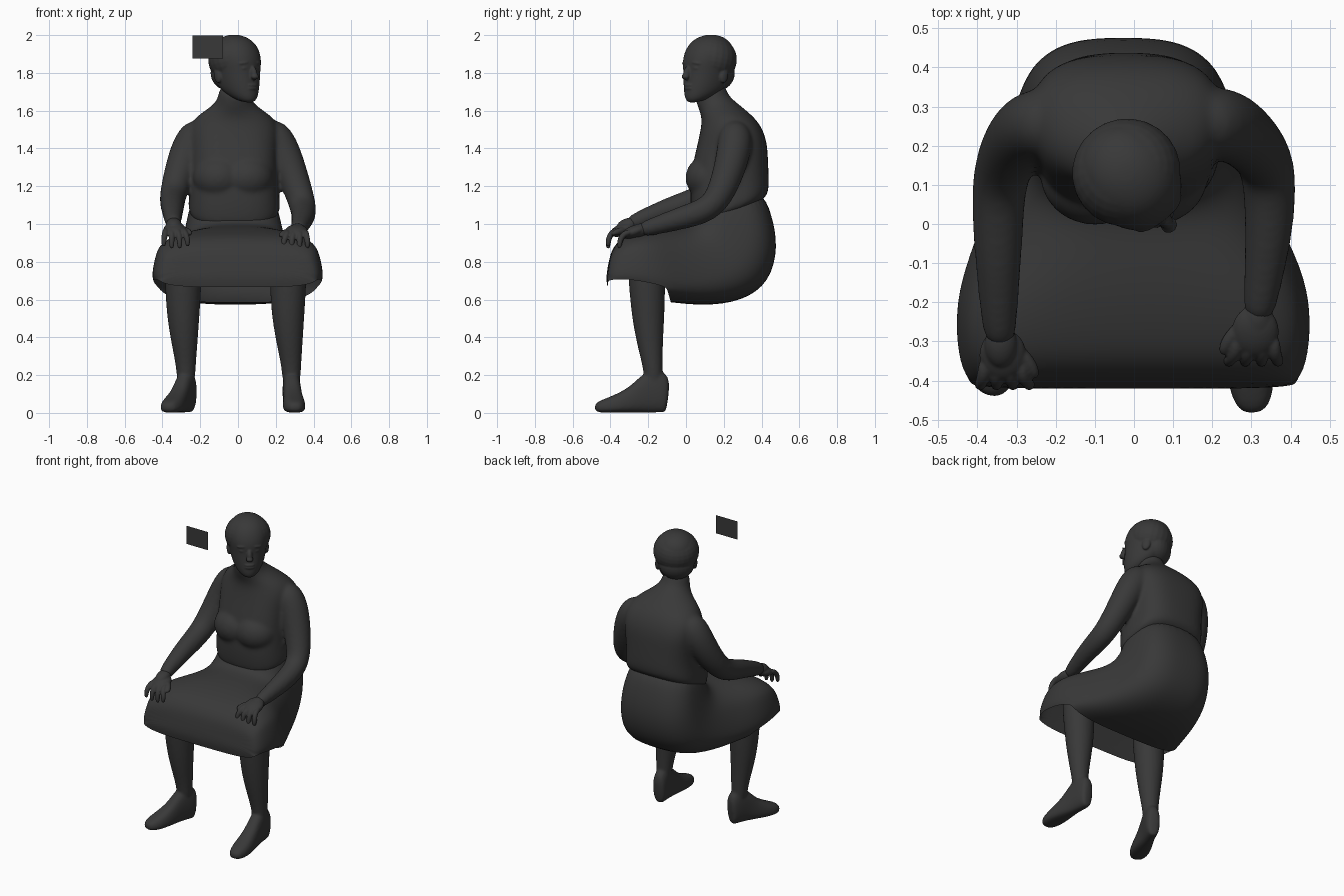
import bpy, bmesh, math
from mathutils import Vector, Matrix

grey = bpy.data.materials.new("dark_grey")
grey.diffuse_color = (0.04, 0.04, 0.04, 1)


def finish(name, bm, sub=2, matrix=None, smooth=True):
    bmesh.ops.recalc_face_normals(bm, faces=bm.faces)
    mesh = bpy.data.meshes.new(name)
    bm.to_mesh(mesh)
    bm.free()
    if smooth:
        mesh.polygons.foreach_set("use_smooth", [True] * len(mesh.polygons))
    mesh.materials.append(grey)
    obj = bpy.data.objects.new(name, mesh)
    bpy.context.collection.objects.link(obj)
    if matrix:
        obj.matrix_world = matrix
    if sub:
        mod = obj.modifiers.new("smooth", 'SUBSURF')
        mod.levels = mod.render_levels = sub
    return obj


def fuse(name, objs, voxel, iterations):
    # melt overlapping parts into one smooth skin
    bpy.context.view_layer.update()
    deps = bpy.context.evaluated_depsgraph_get()
    bm = bmesh.new()
    for o in objs:
        mesh = bpy.data.meshes.new_from_object(o.evaluated_get(deps))
        mesh.transform(o.matrix_world)
        bm.from_mesh(mesh)
    for o in objs:
        bpy.data.objects.remove(o)
    obj = finish(name, bm, 0)
    mod = obj.modifiers.new("fuse", 'REMESH')
    mod.mode, mod.voxel_size, mod.use_smooth_shade = 'VOXEL', voxel, True
    mod = obj.modifiers.new("relax", 'SMOOTH')
    mod.factor, mod.iterations = 0.5, iterations
    return obj


def skin(rings):
    bm = bmesh.new()
    loops = [[bm.verts.new(p) for p in ring] for ring in rings]
    n = len(loops[0])
    for a, b in zip(loops, loops[1:]):
        for i in range(n):
            j = (i + 1) % n
            bm.faces.new((a[i], a[j], b[j], b[i]))
    bm.faces.new(loops[0])
    bm.faces.new(loops[-1])
    return bm


def power(v, n):
    return math.copysign(abs(v) ** (2 / n), v)


def loft(sections, cx=0.0, seg=24):
    # each section: front y, z, back y, z, half width, squareness, taper
    rings = []
    for fy, fz, by, bz, hw, n, taper in sections:
        ring = []
        for k in range(seg):
            t = 2 * math.pi * k / seg
            u, v = power(math.cos(t), n), power(math.sin(t), n)
            ring.append((cx + hw * u * (1 - taper * v),
                         (fy + by) / 2 + v * (fy - by) / 2,
                         (fz + bz) / 2 + v * (fz - bz) / 2))
        rings.append(ring)
    return skin(rings)


def tube(name, path, seg=12):
    # path points: x, y, z, radius
    pts = [Vector(p[:3]) for p in path]
    rings = []
    for i, p in enumerate(pts):
        t = (pts[min(i + 1, len(pts) - 1)] - pts[max(i - 1, 0)]).normalized()
        a = t.cross(Vector((1, 0, 0))).normalized()
        b = t.cross(a)
        rings.append([p + path[i][3] * (a * math.cos(2 * math.pi * k / seg) + b * math.sin(2 * math.pi * k / seg))
                      for k in range(seg)])
    return finish(name, skin(rings))


def ball(name, loc, radii, rot=(0, 0, 0), base=None):
    bm = bmesh.new()
    bmesh.ops.create_uvsphere(bm, u_segments=24, v_segments=16, radius=1)
    m = Matrix.Translation(loc)
    for axis, ang in zip("XYZ", rot):
        m = m @ Matrix.Rotation(math.radians(ang), 4, axis)
    bm.transform(m @ Matrix.Diagonal((*radii, 1)))
    return finish(name, bm, 0, base)


# torso with neck
torso = [
    (0.05, 0.94, 0.40, 1.12, 0.24, 2.6, 0), (0.025, 1.04, 0.44, 1.16, 0.247, 2.7, 0),
    (0.02, 1.16, 0.44, 1.24, 0.235, 2.8, 0), (0.03, 1.30, 0.435, 1.35, 0.235, 2.9, 0.06),
    (0.055, 1.40, 0.43, 1.44, 0.24, 2.9, 0.1), (0.075, 1.49, 0.395, 1.53, 0.245, 2.5, 0.1),
    (0.085, 1.555, 0.335, 1.59, 0.20, 2, 0), (0.07, 1.60, 0.265, 1.645, 0.115, 2, 0),
    (0.05, 1.65, 0.215, 1.69, 0.083, 2, 0), (0.045, 1.72, 0.205, 1.76, 0.08, 2, 0)]
body = [finish("torso", loft(torso, -0.02))]
for s in (-1, 1):
    body.append(ball("bust", (-0.025 + s * 0.075, 0.125, 1.245), (0.14, 0.128, 0.12)))

# arms resting on the knees
right = [(0.14, 0.25, 1.51, 0.05), (0.18, 0.26, 1.485, 0.09), (0.23, 0.26, 1.41, 0.095), (0.285, 0.225, 1.27, 0.085),
         (0.335, 0.17, 1.13, 0.074), (0.348, 0.10, 1.068, 0.07), (0.345, -0.03, 1.03, 0.062),
         (0.325, -0.18, 0.985, 0.047), (0.315, -0.25, 0.965, 0.038)]
left = [(-0.18, 0.25, 1.51, 0.05), (-0.215, 0.26, 1.485, 0.09), (-0.26, 0.255, 1.41, 0.095), (-0.305, 0.21, 1.29, 0.085),
        (-0.338, 0.14, 1.18, 0.074), (-0.348, 0.06, 1.125, 0.07), (-0.347, -0.08, 1.085, 0.062),
        (-0.345, -0.25, 1.02, 0.047), (-0.34, -0.31, 0.995, 0.038)]
for path, s, kx, ky, kz in ((right, 1, 0.31, -0.285, 0.96), (left, -1, -0.335, -0.345, 0.97)):
    body.append(tube("arm", path, 16))
    hand = [ball("palm", (kx, ky + 0.01, kz), (0.06, 0.07, 0.032), (20, 0, 0)),
            ball("wrist", path[-1][:3], (0.042, 0.06, 0.035), (18, 0, 0))]
    for k in range(4):
        x = kx + s * (k - 1.5) * 0.032
        tip = x + s * (k - 2) * 0.01
        drop = 0.095 - 0.012 * abs(k - 1.5)
        hand.append(tube("finger", [
            (x, ky, kz, 0.016), (x, ky - 0.045, kz - 0.01, 0.019), (tip, ky - 0.065, kz - 0.045, 0.017),
            (tip, ky - 0.068, kz - drop, 0.014), (tip, ky - 0.066, kz - drop - 0.012, 0.007)], 8))
    hand.append(tube("thumb", [
        (kx - s * 0.03, ky + 0.03, kz, 0.02), (kx - s * 0.06, ky, kz - 0.005, 0.02),
        (kx - s * 0.08, ky - 0.03, kz - 0.015, 0.017), (kx - s * 0.083, ky - 0.05, kz - 0.025, 0.009)], 8))
    fuse("hand", hand, 0.005, 2)
fuse("torso_and_arms", body, 0.011, 10)

# skirt stretched over the lap, open underneath at the knees
skirt = [
    (0.09, 1.18, 0.40, 1.19, 0.20, 2.4, 0), (0.07, 1.08, 0.455, 1.05, 0.24, 2.7, 0),
    (0.04, 1.01, 0.49, 0.88, 0.262, 2.8, 0), (-0.01, 0.995, 0.445, 0.69, 0.285, 2.8, 0),
    (-0.06, 0.99, 0.30, 0.59, 0.32, 3, 0), (-0.12, 0.985, 0.1, 0.565, 0.37, 3.2, 0.03),
    (-0.19, 0.975, -0.08, 0.585, 0.43, 3.4, 0.06), (-0.27, 0.955, -0.20, 0.63, 0.448, 3.8, 0.07),
    (-0.345, 0.925, -0.33, 0.66, 0.44, 4, 0.08), (-0.39, 0.87, -0.415, 0.665, 0.415, 4, 0.08),
    (-0.405, 0.82, -0.425, 0.72, 0.36, 4, 0.06)]
bm = loft(skirt, -0.002, 32)
bmesh.ops.recalc_face_normals(bm, faces=bm.faces)
under = [f for f in bm.faces if f.calc_center_median().y < -0.1
         and f.calc_center_median().z < 0.70 and f.normal.z < -0.6]
bmesh.ops.delete(bm, geom=under, context='FACES')
for v in bm.verts:
    v.co.x -= 0.025 * max(0, min(1, (v.co.y + 0.1) / 0.4))
finish("skirt", bm)

# legs and wedge shoes
shoe = [
    (-0.315, 0.045, -0.315, 0.012, 0.022, 2.5, 0), (-0.29, 0.065, -0.29, 0, 0.048, 2.8, 0.1),
    (-0.22, 0.09, -0.22, 0, 0.063, 2.8, 0.15), (-0.13, 0.135, -0.13, 0, 0.054, 2.8, 0.15),
    (-0.07, 0.2, -0.05, 0, 0.048, 2.6, 0), (0, 0.24, 0, 0, 0.048, 2.6, 0),
    (0.055, 0.22, 0.05, 0, 0.045, 2.5, 0), (0.09, 0.17, 0.065, 0, 0.034, 2.5, 0)]
for s, knee, ankle, turn, length in ((1, 0.265, 0.283, 4, 1), (-1, -0.29, -0.275, -21, 0.91)):
    leg = [tube("leg", [(knee, -0.215, 0.86, 0.09), (knee, -0.21, 0.76, 0.1), (knee, -0.205, 0.65, 0.097),
                        (knee, -0.20, 0.5, 0.087), (knee * 0.5 + ankle * 0.5, -0.19, 0.36, 0.069),
                        (ankle, -0.175, 0.24, 0.052), (ankle, -0.17, 0.12, 0.045)], 16),
           finish("shoe", loft(shoe, 0, 16), 2,
                  Matrix.Translation((ankle, -0.17, 0)) @ Matrix.Rotation(math.radians(turn), 4, 'Z')
                  @ Matrix.Diagonal((1, length, 1, 1)))]
    fuse("leg_and_shoe", leg, 0.009, 5)

# head, turned to the side
turned = Matrix.Translation((-0.012, 0.122, 0)) @ Matrix.Rotation(math.radians(39), 4, 'Z')
head = [
    (-0.12, 1.635, -0.02, 1.665, 0.035, 2, 0), (-0.15, 1.655, 0.02, 1.685, 0.068, 2.1, 0.15),
    (-0.15, 1.70, 0.07, 1.72, 0.094, 2.2, 0.15), (-0.147, 1.76, 0.11, 1.76, 0.108, 2.3, 0.1),
    (-0.143, 1.81, 0.135, 1.81, 0.117, 2.3, 0.08), (-0.148, 1.85, 0.145, 1.85, 0.124, 2.2, 0.05),
    (-0.138, 1.9, 0.145, 1.9, 0.126, 2.1, 0), (-0.112, 1.95, 0.13, 1.95, 0.11, 2, 0),
    (-0.07, 1.985, 0.095, 1.985, 0.075, 2, 0), (-0.01, 2.003, 0.04, 2.003, 0.025, 2, 0)]
face = [finish("head", loft(head), 2, turned),
        ball("hair", (0, 0.012, 1.872), (0.14, 0.138, 0.128), (-12, 0, 0), turned),
        ball("nape_hair", (0, 0.055, 1.80), (0.108, 0.083, 0.095), (0, 0, 0), turned),
        ball("nose", (0, -0.147, 1.80), (0.018, 0.024, 0.04), (-18, 0, 0), turned),
        ball("nose_tip", (0, -0.161, 1.78), (0.022, 0.02, 0.015), (0, 0, 0), turned)]
for z in (1.735, 1.718):
    face.append(ball("lip", (0, -0.14, z), (0.033, 0.015, 0.009), (0, 0, 0), turned))
for s in (-1, 1):
    face.append(ball("eye", (s * 0.045, -0.126, 1.825), (0.02, 0.012, 0.009), (0, 0, s * 20), turned))
    face.append(ball("brow", (s * 0.047, -0.124, 1.853), (0.032, 0.015, 0.009), (0, s * 8, s * 22), turned))
    face.append(ball("ear", (s * 0.115, 0.01, 1.785), (0.014, 0.026, 0.04), (-12, 0, 0), turned))
fuse("head", face, 0.005, 4)

# small flat card floating beside the head
bm = bmesh.new()
bm.faces.new([bm.verts.new((x, -0.205, z)) for x, z in
              ((-0.24, 1.875), (-0.08, 1.875), (-0.08, 1.997), (-0.24, 1.997))])
finish("floating_card", bm, 0, None, False)
